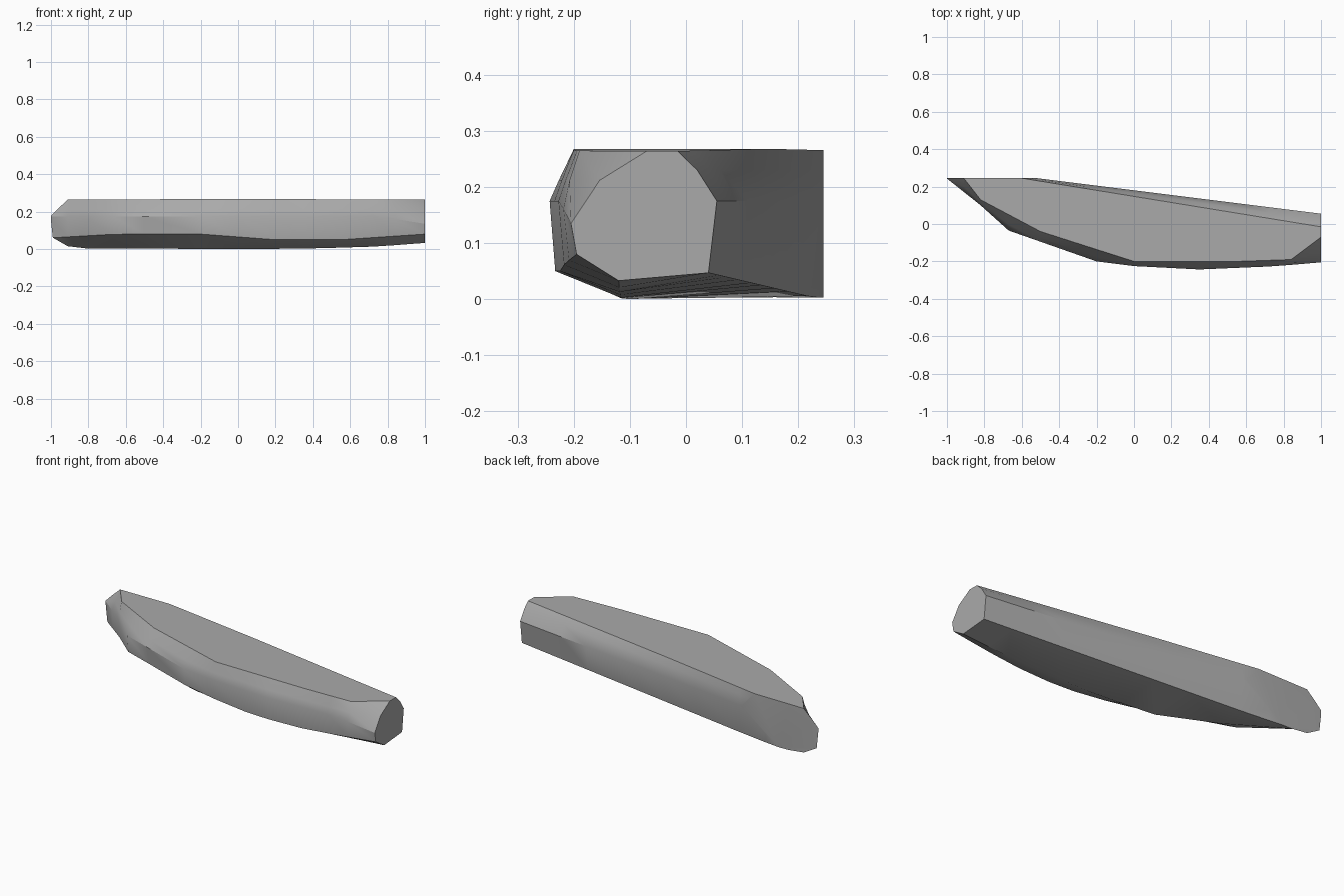
import bpy, bmesh, math

cube = bpy.data.objects.get("Cube")
if cube:
    bpy.data.objects.remove(cube, do_unlink=True)


def along(points, x):
    """Value at x on a polyline of (x, value) points."""
    for (x0, v0), (x1, v1) in zip(points, points[1:]):
        if x <= x1:
            break
    return v0 + (v1 - v0) * (x - x0) / (x1 - x0)


# Plan curves of the front side and upper front edge
front = [(-1, .243), (-.82, .10), (-.67, -.035), (-.2, -.2), (0, -.225),
         (.35, -.243), (.75, -.226), (1, -.205)]
top_front = [(-1, .32), (-.91, .245), (-.83, .135), (-.5, -.04), (0, -.2),
             (.55, -.2), (.84, -.19), (1, -.07)]
keel = [(-1, .27), (-.77, .24), (-.6, .1), (-.2, -.08), (.2, -.115), (1, -.12)]
# Straight lines of the back side
back_low = [(-.75, .245), (1, .04)]
back_mid = [(-.52, .245), (1, .055)]
back_top = [(-.6, .245), (1, -.015)]
# Heights
chine_z = [(-1, .06), (-.65, .08), (-.2, .08), (.2, .05), (.55, .05), (1, .08)]
keel_z = [(-1, .005), (-.77, .004), (0, 0), (.4, .003), (.75, .014), (1, .033)]
back_low_z = [(-1, .003), (-.6, .003), (1, .047)]
side_z = [(-1, .175), (.75, .175), (1, .135)]
top_z = [(-1, .264), (0, .268), (1, .264)]


def section(x):
    """Closed cross-section ring at x."""
    f, e = along(front, x), along(top_front, x)
    m, t, high = along(back_mid, x), along(back_top, x), along(top_z, x)
    ring = [(f, along(side_z, x)),
            (f + .01, along(chine_z, x)),
            (along(keel, x), along(keel_z, x)),
            (along(back_low, x), along(back_low_z, x)),
            (m, .175),
            ((m + t) / 2, .23),
            (t, high),
            (e, high),
            (f + (e - f) * .38, .212)]
    return [(x, y, z) for y, z in ring]


# Loft the body through the sections
bm = bmesh.new()
stations = [-1, -.91, -.82, -.67, -.5, -.2, 0, .2, .35, .55, .72, .84, 1]
rings = [[bm.verts.new(p) for p in section(x)] for x in stations]
for a, b in zip(rings, rings[1:]):
    for i in range(len(a)):
        j = (i + 1) % len(a)
        bm.faces.new((a[i], a[j], b[j], b[i]))
bm.faces.new(rings[0])
bm.faces.new(rings[-1])

# Slice the nose flat across the back and close it
cut = bmesh.ops.bisect_plane(bm, geom=bm.verts[:] + bm.edges[:] + bm.faces[:],
                             plane_co=(0, .245, 0), plane_no=(0, 1, 0),
                             clear_outer=True)
rim = [g for g in cut["geom_cut"] if isinstance(g, bmesh.types.BMEdge)]
bmesh.ops.holes_fill(bm, edges=rim, sides=0)
bmesh.ops.recalc_face_normals(bm, faces=bm.faces[:])

mesh = bpy.data.meshes.new("body")
bm.to_mesh(mesh)
bm.free()
body = bpy.data.objects.new("body", mesh)
bpy.context.collection.objects.link(body)

# Single grey material
grey = bpy.data.materials.new("stone grey")
grey.use_nodes = True
color = (.4, .4, .4, 1)
grey.diffuse_color = color
grey.node_tree.nodes["Principled BSDF"].inputs["Base Color"].default_value = color
mesh.materials.append(grey)

bpy.ops.object.select_all(action='DESELECT')
body.select_set(True)
bpy.context.view_layer.objects.active = body
bpy.ops.object.shade_smooth_by_angle(angle=math.radians(32))
